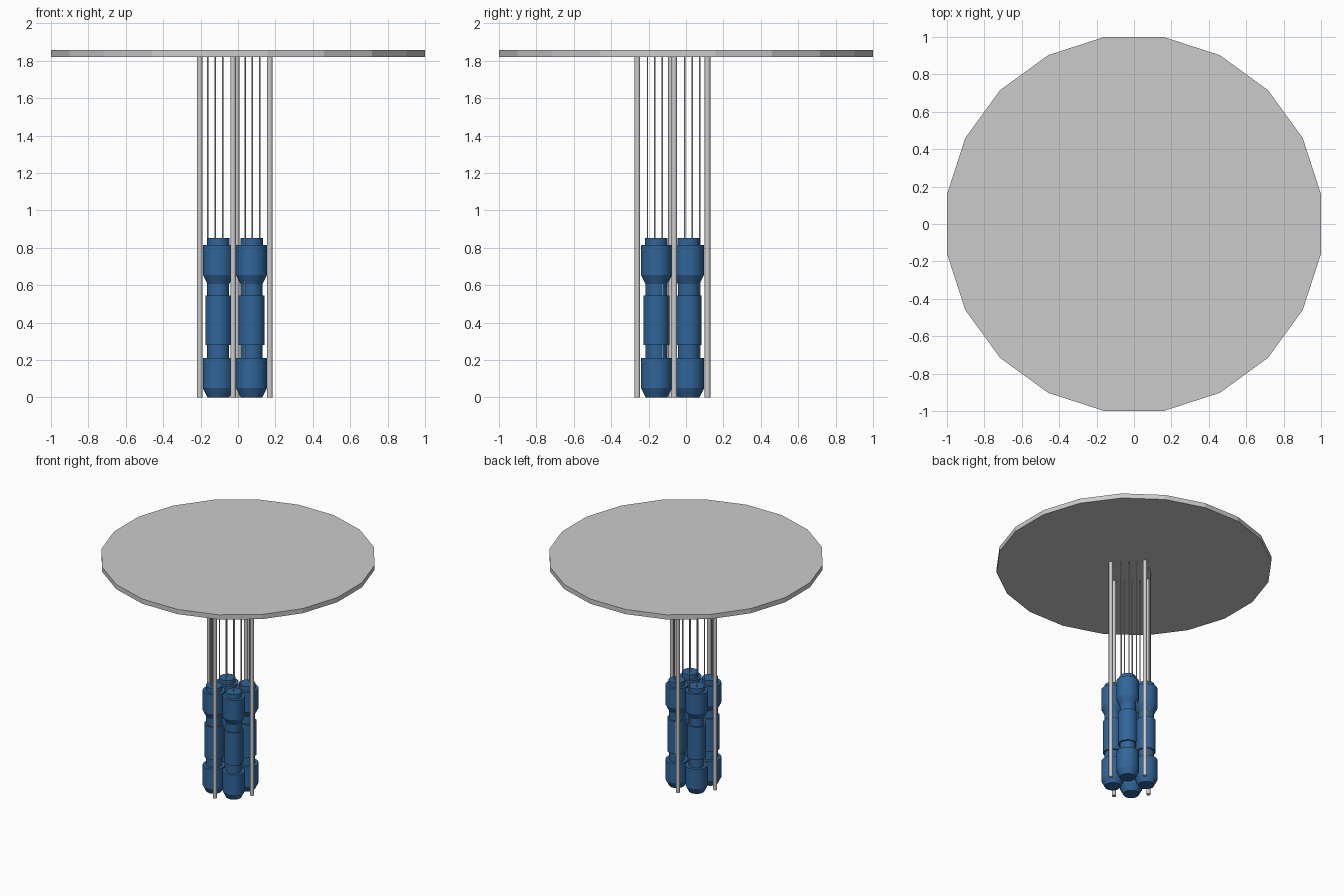
import bpy, bmesh
from math import cos, sin, pi, radians

if "Cube" in bpy.data.objects:
    bpy.data.objects.remove(bpy.data.objects["Cube"])

blue = bpy.data.materials.new("blue_paint")
blue.diffuse_color = (0.03, 0.13, 0.32, 1)
blue.use_nodes = True
blue.node_tree.nodes["Principled BSDF"].inputs["Base Color"].default_value = blue.diffuse_color


def lathe(name, x, y, profile, sides, turn=0.0, mat=None, smooth=True):
    """Closed solid of revolution from (radius, z) pairs, bottom to top."""
    bm = bmesh.new()
    rings = []
    for r, z in profile:
        rings.append([bm.verts.new((r * cos(turn + 2 * pi * i / sides),
                                    r * sin(turn + 2 * pi * i / sides), z))
                      for i in range(sides)])
    for a, b in zip(rings, rings[1:]):
        for i in range(sides):
            j = (i + 1) % sides
            bm.faces.new((a[i], a[j], b[j], b[i]))
    bm.faces.new(rings[0][::-1])
    bm.faces.new(rings[-1])
    mesh = bpy.data.meshes.new(name)
    bm.to_mesh(mesh)
    bm.free()
    ob = bpy.data.objects.new(name, mesh)
    ob.location = (x, y, 0)
    bpy.context.collection.objects.link(ob)
    if mat:
        mesh.materials.append(mat)
    if smooth:
        bpy.ops.object.select_all(action='DESELECT')
        ob.select_set(True)
        bpy.context.view_layer.objects.active = ob
        bpy.ops.object.shade_smooth_by_angle(angle=radians(25))
    return ob


# Top plate: flat 20-sided disc
R = 1 / cos(pi / 20)
lathe("top_plate", 0, 0, [(R, 1.82), (R, 1.858)], 20, pi / 20, smooth=False)

# Four stepped canisters
canister = [(0.058, 0), (0.083, 0.05), (0.083, 0.21), (0.058, 0.21),
            (0.058, 0.28), (0.07, 0.28), (0.07, 0.545), (0.058, 0.545),
            (0.058, 0.605), (0.083, 0.655), (0.083, 0.815),
            (0.06, 0.815), (0.06, 0.852)]
for x in (-0.105, 0.0725):
    for y in (-0.158, 0.014):
        lathe("canister", x, y, canister, 32, mat=blue)

# Four thick guide rods in the notches between canisters
for x, y in ((-0.205, -0.08), (0.17, -0.063), (-0.026, -0.26), (-0.008, 0.115)):
    lathe("guide_rod", x, y, [(0.015, 0), (0.015, 1.82)], 16)

# Thin cables: a row of three through each canister, repeated by quarter turns
cx, cy = -0.0225, -0.066
for q in range(4):
    c, s = (1, 0, -1, 0)[q], (0, 1, 0, -1)[q]
    for dx, dy in ((0.06, -0.14), (0.10, -0.10), (0.14, -0.06)):
        lathe("cable", cx + c * dx - s * dy, cy + s * dx + c * dy,
              [(0.004, 0.05), (0.004, 1.82)], 10)
